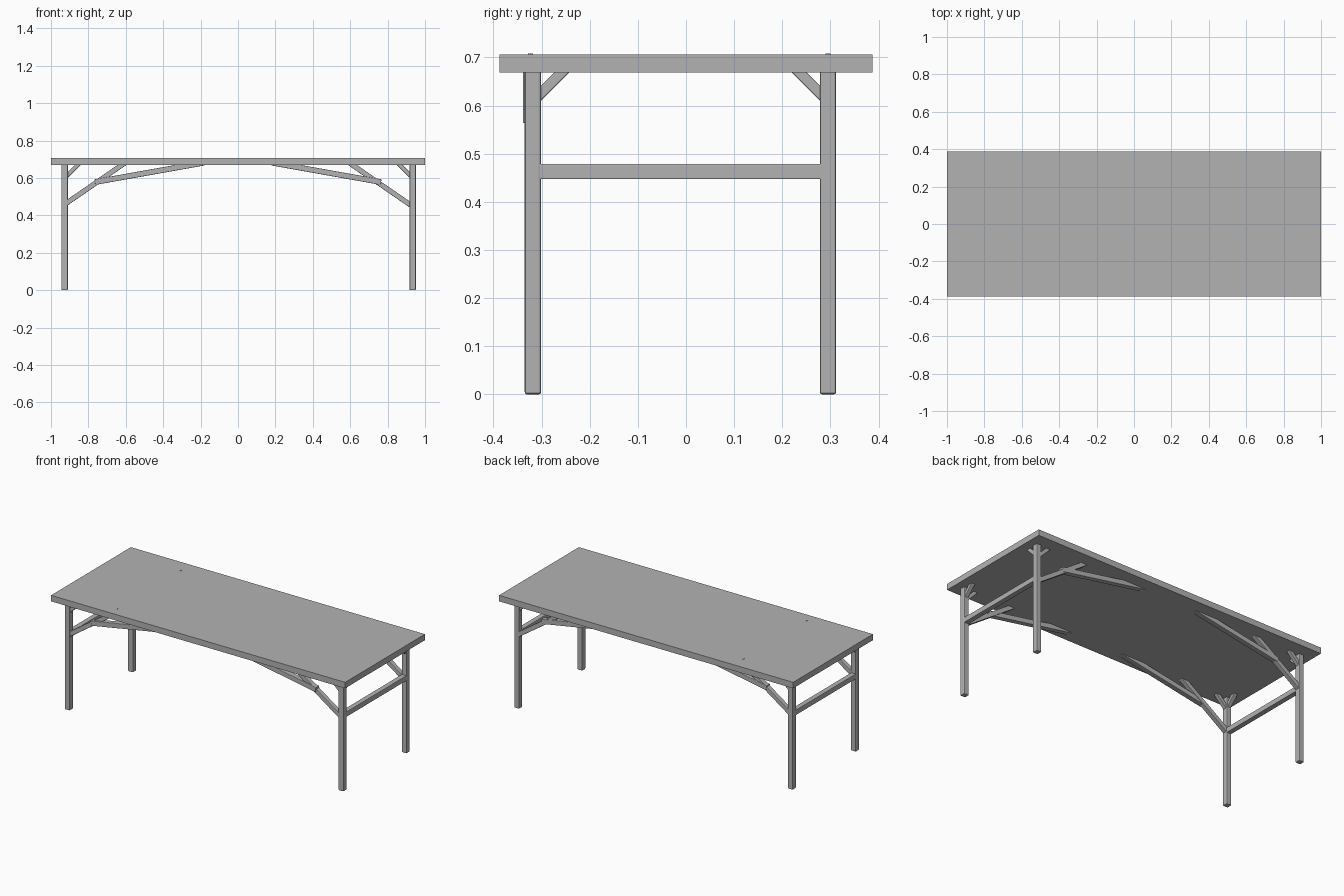
import bpy
from mathutils import Vector, Matrix

cube = bpy.data.objects.get("Cube")
if cube:
    bpy.data.objects.remove(cube, do_unlink=True)

grey = bpy.data.materials.new("plain_grey")
grey.use_nodes = True
colour = (0.45, 0.45, 0.45, 1)
grey.diffuse_color = colour
for node in grey.node_tree.nodes:
    if node.type == 'BSDF_PRINCIPLED':
        node.inputs["Base Color"].default_value = colour


def box(name, size, matrix, bevel=0):
    bpy.ops.mesh.primitive_cube_add(size=1)
    ob = bpy.context.object
    ob.name = name
    ob.data.transform(Matrix.Diagonal((*size, 1)))
    ob.matrix_world = matrix
    ob.data.materials.append(grey)
    if bevel:
        mod = ob.modifiers.new("rounded_edges", 'BEVEL')
        mod.width = bevel
        mod.segments = 2
    return ob


def beam(name, start, end, width, height, bevel=0.003):
    """Straight timber from start to end, width sideways, height upwards."""
    a, b = Vector(start), Vector(end)
    along = (b - a).normalized()
    side = Vector((0, 0, 1)).cross(along).normalized()
    up = along.cross(side)
    m = Matrix((along, side, up)).transposed().to_4x4()
    m.translation = (a + b) / 2
    return box(name, ((b - a).length, width, height), m, bevel)


# Tabletop
box("tabletop", (2, 0.775, 0.037), Matrix.Translation((0, 0, 0.6875)))

LEG = 0.034
rows = {"front": (-0.318, -0.323, 1), "back": (0.295, 0.295, -1)}
ends = {"right": (-0.927, 1, 0.471), "left": (0.934, -1, 0.460)}

for end, (x, inx, brace_z) in ends.items():
    face = x + inx * LEG / 2
    for row, (y, brace_y, iny) in rows.items():
        tag = row + "_" + end
        # Leg
        box("leg_" + tag, (LEG, LEG, 0.68), Matrix.Translation((x, y, 0.34)), 0.005)
        # Steep brace from the leg up to the tabletop
        beam("steep_brace_" + tag, (face - inx * 0.014, y, brace_z - 0.01),
             (face + inx * 0.325, y, brace_z + 0.223), 0.028, 0.027)
        # Shallow brace running towards the middle of the table
        beam("shallow_brace_" + tag, (inx * -0.765, brace_y, 0.578),
             (inx * -0.18, brace_y, 0.682), 0.032, 0.030)
        # Small corner braces, one along each direction
        beam("long_corner_brace_" + tag, (face - inx * 0.01, y, 0.607),
             (face + inx * 0.065, y, 0.682), 0.024, 0.022)
        inner = y + iny * LEG / 2
        beam("cross_corner_brace_" + tag, (x, inner - iny * 0.01, 0.616),
             (x, inner + iny * 0.056, 0.682), 0.024, 0.022)

    # Crossbar between the two legs
    beam("crossbar_" + end, (x, rows["front"][0], 0.463),
         (x, rows["back"][0], 0.463), 0.032, 0.032)

# Brace tips that just break through the top
for row, y in (("front", -0.323), ("back", 0.295)):
    box("brace_tip_" + row, (0.008, 0.010, 0.008), Matrix.Translation((-0.596, y, 0.704)))
